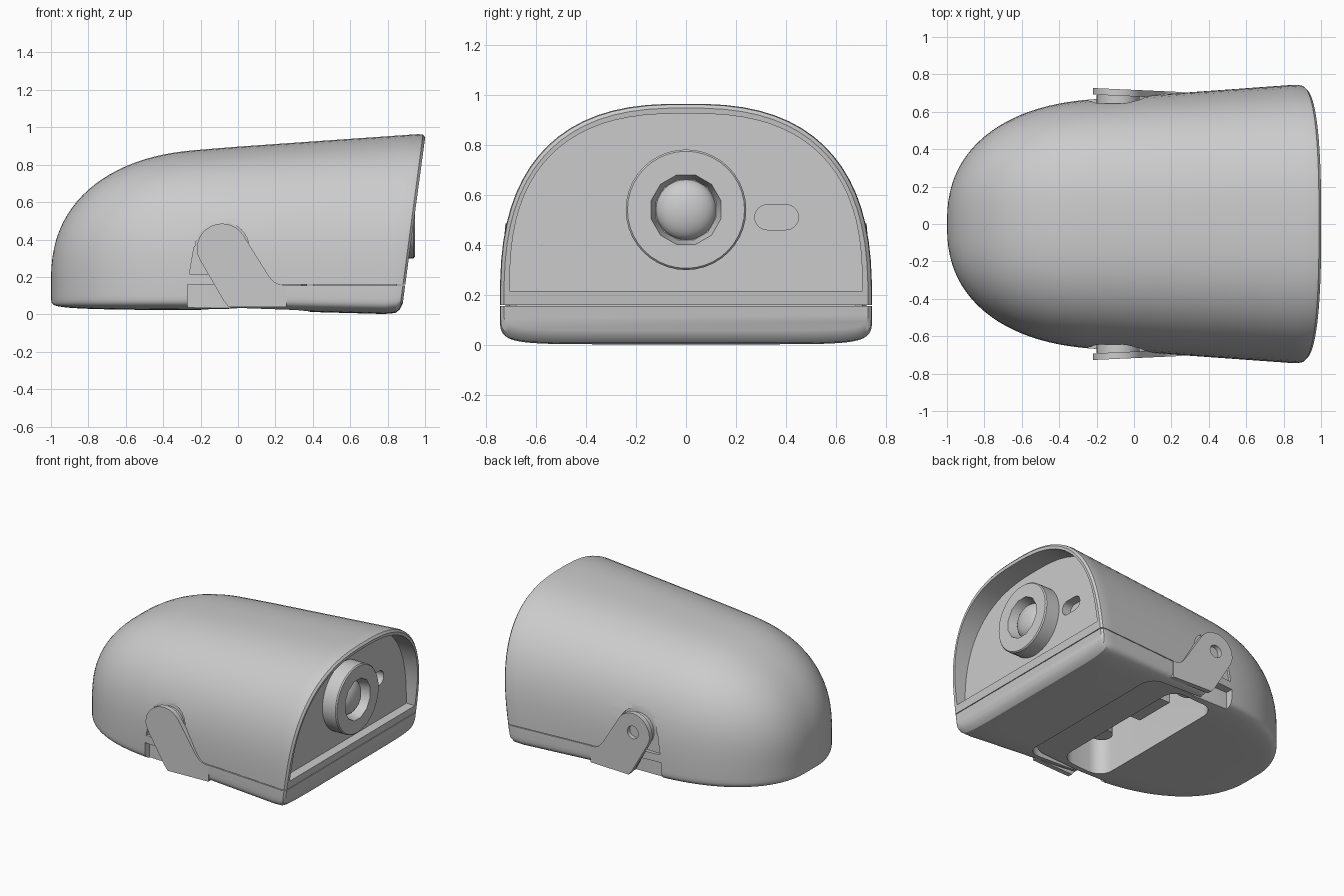
import bpy, bmesh, math
from mathutils import Vector, Matrix

cube = bpy.data.objects.get("Cube")
if cube:
    bpy.data.objects.remove(cube, do_unlink=True)

# One plain grey material
grey = bpy.data.materials.new("plain_grey")
grey.use_nodes = True
COLOUR = (0.6, 0.6, 0.6, 1)
grey.diffuse_color = COLOUR
grey.node_tree.nodes["Principled BSDF"].inputs["Base Color"].default_value = COLOUR


def finish(name, bm):
    bmesh.ops.recalc_face_normals(bm, faces=bm.faces[:])
    mesh = bpy.data.meshes.new(name)
    bm.to_mesh(mesh)
    bm.free()
    mesh.materials.append(grey)
    ob = bpy.data.objects.new(name, mesh)
    bpy.context.collection.objects.link(ob)
    return ob


def skin(name, rings):
    """Closed solid through equal-sized rings of points."""
    bm = bmesh.new()
    loops = [[bm.verts.new(p) for p in ring] for ring in rings]
    n = len(loops[0])
    for a, b in zip(loops, loops[1:]):
        for i in range(n):
            j = (i + 1) % n
            bm.faces.new((a[i], a[j], b[j], b[i]))
    bm.faces.new(loops[0])
    bm.faces.new(loops[-1])
    return finish(name, bm)


def prism(name, pts, axis, lo, hi):
    """Extrude a 2D outline along the given axis."""
    def place(p, d):
        q = list(p)
        q.insert("xyz".index(axis), d)
        return q
    return skin(name, [[place(p, d) for p in pts] for d in (lo, hi)])


def circle(cx, cy, r, n=32, start=0.0, sweep=360.0, close=True):
    steps = n if close else n - 1
    return [(cx + r * math.cos(math.radians(start + sweep * i / steps)),
             cy + r * math.sin(math.radians(start + sweep * i / steps))) for i in range(n)]


def rect(x0, x1, y0, y1):
    return [(x0, y0), (x1, y0), (x1, y1), (x0, y1)]


def rounded(x0, x1, y0, y1, r):
    pts = []
    for cx, cy, s in ((x1 - r, y1 - r, 0), (x0 + r, y1 - r, 90),
                      (x0 + r, y0 + r, 180), (x1 - r, y0 + r, 270)):
        pts += circle(cx, cy, r, 8, s, 90, False)
    return pts


def boolean(ob, cutter, op="DIFFERENCE"):
    mod = ob.modifiers.new("cut", "BOOLEAN")
    mod.operation, mod.solver, mod.object = op, "EXACT", cutter
    bpy.context.view_layer.objects.active = ob
    bpy.ops.object.modifier_apply(modifier=mod.name)
    bpy.data.objects.remove(cutter, do_unlink=True)


# Body cross-section: arched top, boxy bottom, rounded tail, raked front
MID = 0.17


def signed_pow(v, e):
    return math.copysign(abs(v) ** e, v)


def section(x, scale=1.0, low=1.0, n=72):
    u = max(0.0, (-0.2 - x) / 0.8)
    f = max(1e-6, 1 - u ** 2.4) ** (1 / 2.4)
    w = (0.683 + 0.073 * x) * f * scale
    high = (0.727 + 0.08 * x) * f * scale
    deep = (0.147 + 0.027 * max(0, x)) * f ** 0.16 * low
    ring = []
    for i in range(n):
        a = 2 * math.pi * (i + 0.5) / n
        c, s = math.cos(a), math.sin(a)
        e = 2 / 2.6 if s > 0 else 2 / 8
        y = w * signed_pow(c, e)
        z = MID + (high if s > 0 else deep) * signed_pow(s, e)
        ring.append((x + 0.135 * z * max(0, x) / 0.873, y, z))
    return ring


def body(name):
    tail = [-0.2 - 0.8 * math.cos(math.pi / 2 * (i + 0.12) / 24) for i in range(24)]
    rings = [section(x) for x in tail]
    rings += [section(-0.15 + 0.155 * i) for i in range(7)]
    rings += [section(0.84, 1, 0.96), section(0.861, 0.994, 0.85), section(0.873, 0.975, 0.66)]
    return skin(name, rings)


# Upper shell, whose floor reaches forward as a tongue into the lower base
shell = body("upper_shell")
base = body("lower_base")
tongue = [(-0.27, -0.61), (0.27, -0.61), (0.34, -0.58), (0.37, -0.5),
          (0.37, 0.5), (0.34, 0.58), (0.27, 0.61), (-0.27, 0.61)]
boolean(shell, prism("seam", [(1.2, -1), (-0.27, -1)] + tongue + [(-0.27, 1), (1.2, 1)],
                     "z", -0.1, 0.16))
boolean(shell, prism("tongue_ramp", [(-0.2, -0.1), (-0.2, 0.02), (0.42, 0.06), (0.42, -0.1)],
                     "y", -0.63, 0.63))
boolean(base, prism("base_side", [(-0.03, -0.1), (-0.03, 0.02), (-0.1, 0.155),
                                  (1.2, 0.155), (1.2, -0.1)], "y", -1, 1), "INTERSECT")
boolean(base, prism("tongue_bay", rounded(-0.4, 0.385, -0.622, 0.622, 0.1), "z", -0.1, 0.3))
prism("seam_core", rect(0.4, 0.85, -0.68, 0.68), "z", 0.1, 0.2)

# Underside opening
boolean(shell, prism("opening", rounded(-0.2, 0.14, -0.57, 0.57, 0.1), "z", -0.1, 0.45))

# Hooded front recess with a slot window
arch = [(0.705 * signed_pow(math.cos(a), 2 / 2.6), 0.215 + 0.71 * abs(math.sin(a)) ** (2 / 2.6))
        for a in (math.pi * i / 40 for i in range(41))]
boolean(shell, prism("recess", arch, "x", 0.835, 1.3))
boolean(shell, prism("slot", rounded(0.275, 0.45, 0.46, 0.56, 0.0499), "x", 0.77, 0.9))

# Hinge arms, bosses and the notches behind them
PX, PZ = -0.085, 0.35
arm_outline = circle(PX, PZ, 0.135, 20, 33, 160, False) + [
    (-0.2, 0.285), (-0.075, 0.07), (-0.05, 0.04), (0.26, 0.04), (0.26, 0.155), (0.22, 0.16),
    (0.19, 0.176), (0.165, 0.205)]
for side, label in ((1, "left"), (-1, "right")):
    for pts in (circle(PX, PZ, 0.145),
                [(-0.26, 0.215), (-0.05, 0.215), (-0.05, 0.36), (-0.235, 0.36)]):
        boolean(shell, prism("notch", pts, "y", *sorted((side * 0.645, side * 0.9))))
    arm = skin(label + "_hinge_arm",
               [[(x, side * (y - 0.045 * (x + 0.22)), z) for x, z in arm_outline]
                for y in (0.692, 0.727)])
    if side > 0:
        boolean(arm, prism("pin_hole", circle(PX, PZ, 0.045), "y", 0.6, 0.9))
    prism(label + "_hinge_boss", circle(PX, PZ, 0.115), "y", *sorted((side * 0.6, side * 0.69)))

# Lens ring with a faceted bore and a domed glass
LZ = 0.54
ring = skin("lens_ring", [[(x, y, z) for y, z in circle(0, LZ, r, 40)]
                          for x, r in ((0.81, 0.241), (0.937, 0.241), (0.945, 0.234))])
bore = skin("bore", [[(x, y, z) for y, z in circle(0, LZ, r, 12, 15)]
                     for x, r in ((0.87, 0.125), (0.96, 0.148))])
boolean(ring, bore)
bm = bmesh.new()
bmesh.ops.create_uvsphere(bm, u_segments=32, v_segments=16, radius=0.121,
                          matrix=Matrix.Translation(Vector((0.865, 0, LZ)))
                          @ Matrix.Diagonal((0.55, 1, 1, 1)))
finish("lens_dome", bm)

# Mechanism seen through the underside opening
prism("pivot_motor", circle(-0.05, 0.26, 0.13), "y", 0.42, 0.58)
prism("mount_block", rect(-0.05, 0.15, 0.0, 0.3), "z", 0.14, 0.47)
prism("mount_post", circle(0.02, -0.3, 0.07, 24), "z", 0.14, 0.47)

# Smooth shading with crisp edges
bpy.ops.object.select_all(action="DESELECT")
for ob in bpy.context.collection.objects:
    if ob.type == "MESH":
        ob.select_set(True)
        bpy.context.view_layer.objects.active = ob
bpy.ops.object.shade_smooth_by_angle(angle=math.radians(30))
